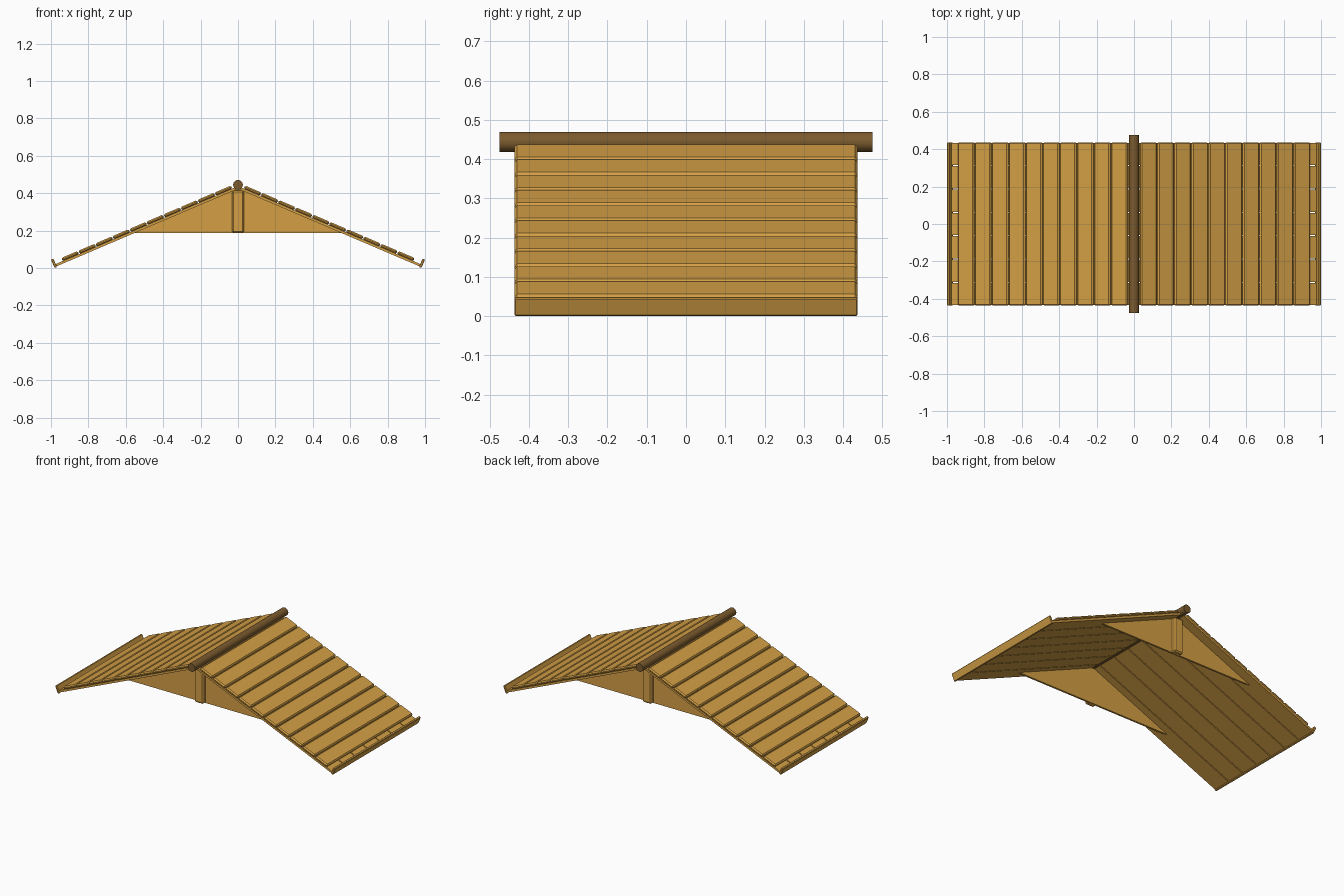
import bpy, bmesh, math
from mathutils import Matrix, Vector

if "Cube" in bpy.data.objects:
    bpy.data.objects.remove(bpy.data.objects["Cube"])

PITCH = math.atan(0.427)
APEX_Z = 0.423
HALF_Y = 0.437


def material(name, rgb):
    m = bpy.data.materials.new(name)
    m.diffuse_color = (*rgb, 1)
    m.use_nodes = True
    m.node_tree.nodes["Principled BSDF"].inputs["Base Color"].default_value = m.diffuse_color
    return m


tan = material("tan wood", (0.66, 0.35, 0.06))
brown = material("dark brown wood", (0.20, 0.105, 0.027))


def finish(name, bm, mat, matrix=Matrix()):
    bm.transform(matrix)
    bmesh.ops.recalc_face_normals(bm, faces=bm.faces)
    me = bpy.data.meshes.new(name)
    bm.to_mesh(me)
    bm.free()
    me.materials.append(mat)
    ob = bpy.data.objects.new(name, me)
    bpy.context.collection.objects.link(ob)
    return ob


def box(name, lo, hi, mat, matrix=Matrix(), bevel=0.0):
    lo, hi = Vector(lo), Vector(hi)
    bm = bmesh.new()
    bmesh.ops.create_cube(bm, size=1)
    bm.transform(Matrix.Translation((lo + hi) / 2) @ Matrix.Diagonal((*(hi - lo), 1)))
    if bevel:
        bmesh.ops.bevel(bm, geom=bm.edges[:], offset=bevel, segments=1, affect='EDGES')
    return finish(name, bm, mat, matrix)


for side, label in ((1, "right"), (-1, "left")):
    # slope frame: local x runs down the slope, local z points out of the roof
    slope = (Matrix.Diagonal((side, 1, 1, 1)) @ Matrix.Translation((0, 0, APEX_Z))
             @ Matrix.Rotation(PITCH, 4, 'Y'))

    # underlay boards running down the slope, with narrow gaps
    step = 2 * HALF_Y / 7
    for i in range(7):
        y = -HALF_Y + i * step
        box(f"{label}_underlay_board_{i}", (0.0, y + 0.003, 0),
            (1.062, y + step - 0.003, 0.013), tan, slope)

    # cross planks
    for i in range(10):
        u = 0.0257 + i * 0.099
        box(f"{label}_plank_{i}", (u + 0.002, -HALF_Y, 0.011),
            (u + 0.097, HALF_Y, 0.031), tan, slope, 0.007)

    # eave lip
    box(f"{label}_eave_lip", (1.054, -HALF_Y, -0.004), (1.068, HALF_Y, 0.045),
        tan, slope, 0.003)

# gable panels and posts at both ends
for side, label in ((-1, "front"), (1, "back")):
    bm = bmesh.new()
    half = (APEX_Z + 0.005 - 0.187) / math.tan(PITCH)
    pts = [(-half, 0.187), (half, 0.187), (0, APEX_Z + 0.005)]
    face = bm.faces.new([bm.verts.new((x, side * 0.375, z)) for x, z in pts])
    ext = bmesh.ops.extrude_face_region(bm, geom=[face])
    bmesh.ops.translate(bm, vec=(0, -side * 0.012, 0),
                        verts=[v for v in ext["geom"] if isinstance(v, bmesh.types.BMVert)])
    finish(f"{label}_gable_panel", bm, tan)
    ys = sorted((side * 0.366, side * 0.402))
    box(f"{label}_gable_post", (-0.032, ys[0], 0.187), (0.032, ys[1], 0.415),
        tan, bevel=0.008)

# round ridge pole
bm = bmesh.new()
bmesh.ops.create_cone(bm, cap_ends=True, segments=20, radius1=0.026, radius2=0.026, depth=0.95)
pole = finish("ridge_pole", bm, brown,
              Matrix.Translation((0, 0, 0.444)) @ Matrix.Rotation(math.pi / 2, 4, 'X'))
bpy.context.view_layer.objects.active = pole
pole.select_set(True)
bpy.ops.object.shade_smooth_by_angle(angle=math.radians(40))
